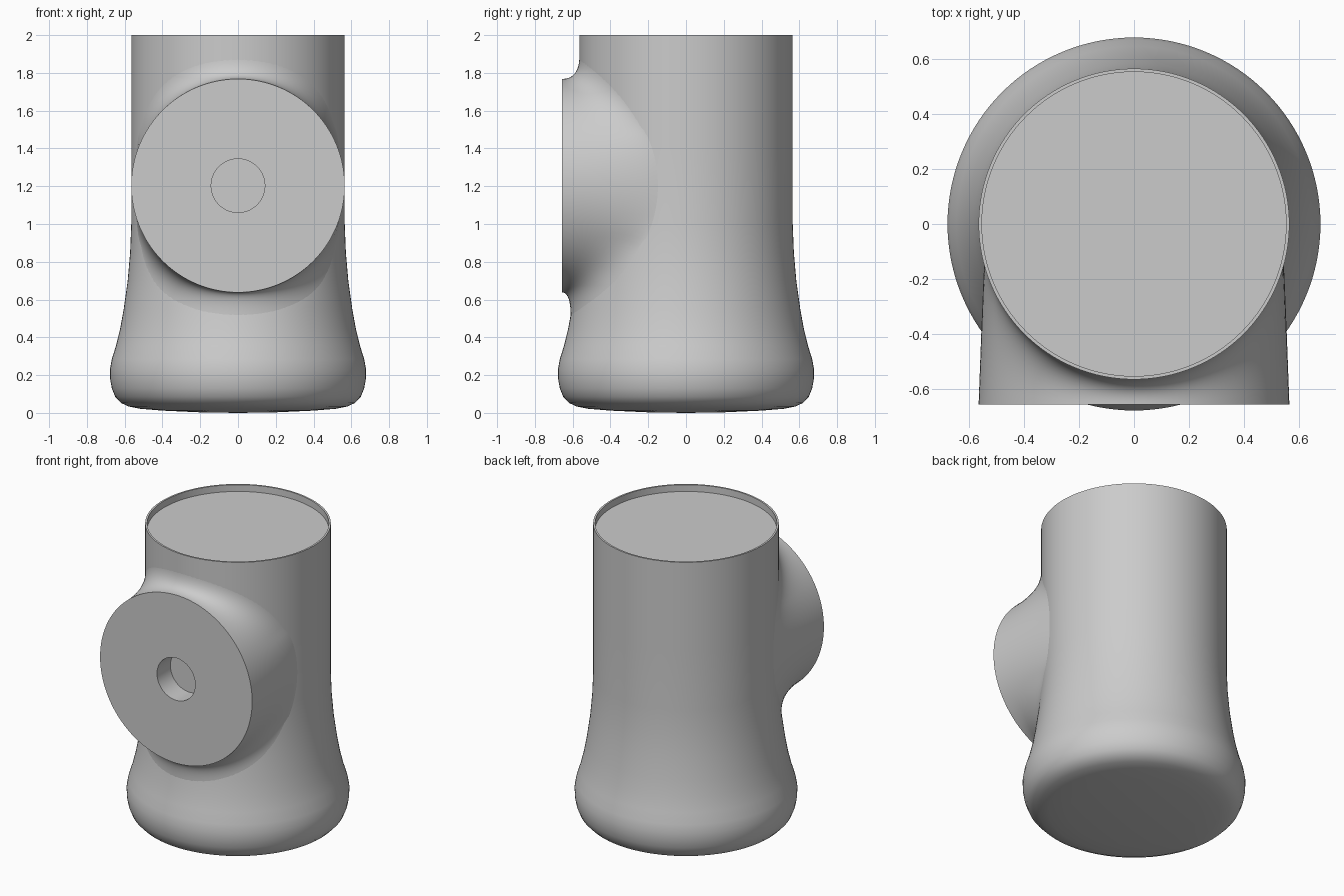
import bpy, bmesh
from math import sin, cos, pi, radians
from mathutils import Vector

cube = bpy.data.objects.get("Cube")
if cube:
    bpy.data.objects.remove(cube, do_unlink=True)

grey = bpy.data.materials.new("plain grey")
grey.use_nodes = True
grey.diffuse_color = (0.6, 0.6, 0.6, 1)
grey.node_tree.nodes["Principled BSDF"].inputs["Base Color"].default_value = (0.6, 0.6, 0.6, 1)

SEG = 128
RADIUS = 0.565           # straight upper body, also the flange
PORT_Z, PORT_Y = 1.203, -0.657
HOLE_R, HOLE_DEPTH = 0.142, 0.142

# Body outline (radius, height) from the domed base to the rim and recessed lid
BASE = [(0.2, 0.003), (0.4, 0.012), (0.52, 0.022), (0.58, 0.034), (0.62, 0.053),
        (0.65, 0.085), (0.668, 0.13), (0.677, 0.18), (0.678, 0.23), (0.668, 0.285),
        (0.646, 0.355), (0.623, 0.45), (0.605, 0.55), (0.584, 0.7), (0.571, 0.85)]
UPPER = [(RADIUS, 1.0), (RADIUS, 1.4), (RADIUS, 2.0)]
LID = [(0.553, 2.0), (0.553, 1.955)]


def body_radius(z):
    """Outer radius of the body at a height above the base bulge."""
    side = BASE[8:] + UPPER
    for (r0, z0), (r1, z1) in zip(side, side[1:]):
        if z0 <= z <= z1:
            return r0 + (r1 - r0) * (z - z0) / (z1 - z0)
    return RADIUS


def skin(name, rings, cap_start=None, cap_end=None, skip=None):
    """Bridge closed rings of points, closing the ends with flat or fan caps."""
    bm = bmesh.new()
    loops = [[bm.verts.new(p) for p in ring] for ring in rings]
    for a, b in zip(loops, loops[1:]):
        for i in range(len(a)):
            j = (i + 1) % len(a)
            bm.faces.new((a[i], a[j], b[j], b[i]))
    for loop, cap in ((loops[0], cap_start), (loops[-1], cap_end)):
        if cap is not None:
            tip = bm.verts.new(cap)
            for i in range(len(loop)):
                bm.faces.new((loop[i], loop[(i + 1) % len(loop)], tip))
    bmesh.ops.recalc_face_normals(bm, faces=bm.faces)
    if skip:
        hidden = [f for f in bm.faces if skip(f.calc_center_median())]
        bmesh.ops.delete(bm, geom=hidden, context='FACES')
    mesh = bpy.data.meshes.new(name)
    bm.to_mesh(mesh)
    bm.free()
    mesh.materials.append(grey)
    obj = bpy.data.objects.new(name, mesh)
    bpy.context.collection.objects.link(obj)
    bpy.ops.object.select_all(action='DESELECT')
    obj.select_set(True)
    bpy.context.view_layer.objects.active = obj
    bpy.ops.object.shade_smooth_by_angle(angle=radians(35))
    return obj


def ring(r, z):
    return [(r * cos(2 * pi * i / SEG), r * sin(2 * pi * i / SEG), z) for i in range(SEG)]


# Body, left open behind the port so that the bore is clear
skin("body", [ring(r, z) for r, z in BASE + UPPER + LID],
     cap_start=(0, 0, 0), cap_end=(0, 0, LID[-1][1]),
     skip=lambda c: c.y < -0.5 and abs(c.x) < 0.22 and 1.0 < c.z < 1.4)


# Port neck: each rim point sweeps back along a curve tangent to the body
def neck_curve(t, steps=14):
    c, s = cos(t), sin(t)
    start = Vector((RADIUS * c, PORT_Y, PORT_Z + RADIUS * s))
    phi = radians(75) * c
    end_z = PORT_Z + 0.69 * s
    r = body_radius(end_z) - 0.001
    end = Vector((r * sin(phi), -r * cos(phi), end_z))
    tangent_y = (start.x * sin(phi) - r) / cos(phi)
    mid = Vector((start.x * (1 - 0.025 * c ** 4), max(PORT_Y, min(tangent_y, -0.27)), start.z))
    return [start * (1 - u) ** 2 + mid * 2 * u * (1 - u) + end * u * u
            for u in (k / steps for k in range(steps + 1))]


def port_ring(r, y):
    return [(r * cos(2 * pi * i / SEG), y, PORT_Z + r * sin(2 * pi * i / SEG)) for i in range(SEG)]


curves = [neck_curve(2 * pi * i / SEG) for i in range(SEG)]
neck = [list(loop) for loop in zip(*curves)][::-1]
bore_y = PORT_Y + HOLE_DEPTH
skin("port_neck", neck + [port_ring(HOLE_R, PORT_Y), port_ring(HOLE_R, bore_y)],
     cap_end=(0, bore_y, PORT_Z))
